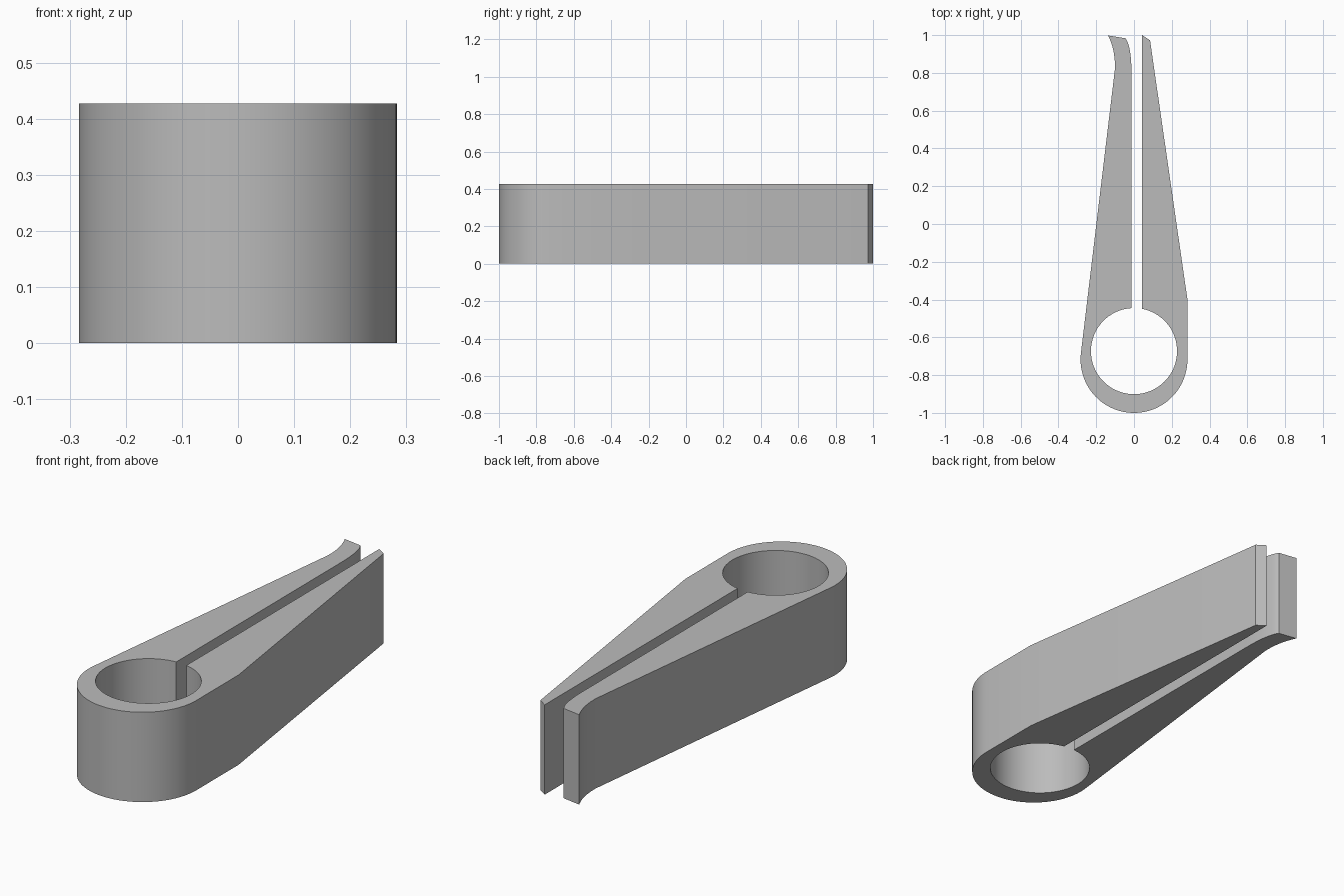
import bpy, bmesh
from math import radians, sin, cos, asin
from mathutils import Vector

cube = bpy.data.objects.get("Cube")
if cube:
    bpy.data.objects.remove(cube, do_unlink=True)

HEIGHT = 0.427


def arc(cx, cy, r, start, end, steps):
    """Points along a circular arc, angles in degrees."""
    angles = [radians(start + (end - start) * i / steps) for i in range(steps + 1)]
    return [(cx + r * cos(a), cy + r * sin(a)) for a in angles]


def bend(a, b, c, steps=10):
    """Points along a quadratic curve from a to c."""
    a, b, c = Vector(a), Vector(b), Vector(c)
    ts = [i / steps for i in range(steps + 1)]
    return [tuple(a * (1 - t) ** 2 + b * 2 * t * (1 - t) + c * t * t) for t in ts]


# Grey plastic
grey = bpy.data.materials.new("grey")
grey.use_nodes = True
colour = (0.5, 0.5, 0.5, 1)
grey.diffuse_color = colour
grey.node_tree.nodes["Principled BSDF"].inputs["Base Color"].default_value = colour

# Outline: rounded heel, straight arm, slot, spring hole, bent arm
slot_left, slot_right = -0.013, 0.043
hole_y, hole_r = -0.673, 0.228


def slot_angle(x):
    return 90 - asin(x / hole_r) * 57.29578


outline = arc(0, -0.717, 0.283, 173.1, 360, 48)
outline += [(0.283, -0.4), (0.085, 0.972), (slot_right, 1.0)]
outline += arc(0, hole_y, hole_r, slot_angle(slot_right), slot_angle(slot_left) - 360, 64)
outline += bend((slot_left, 0.79), (slot_left, 0.94), (-0.045, 0.983))
outline += bend((-0.137, 0.998), (-0.098, 0.92), (-0.101, 0.82))

# Extrude the outline into the clip body
bm = bmesh.new()
base = bm.faces.new([bm.verts.new((x, y, 0)) for x, y in outline])
top = bmesh.ops.extrude_face_region(bm, geom=[base], use_keep_orig=True)
bmesh.ops.translate(bm, vec=(0, 0, HEIGHT),
                    verts=[g for g in top["geom"] if isinstance(g, bmesh.types.BMVert)])
bmesh.ops.recalc_face_normals(bm, faces=bm.faces)
mesh = bpy.data.meshes.new("clip_body")
bm.to_mesh(mesh)
bm.free()
mesh.materials.append(grey)
clip = bpy.data.objects.new("clip_body", mesh)
bpy.context.collection.objects.link(clip)

# Smooth curved walls, sharp rims
bpy.ops.object.select_all(action='DESELECT')
clip.select_set(True)
bpy.context.view_layer.objects.active = clip
bpy.ops.object.shade_smooth_by_angle(angle=radians(20))
